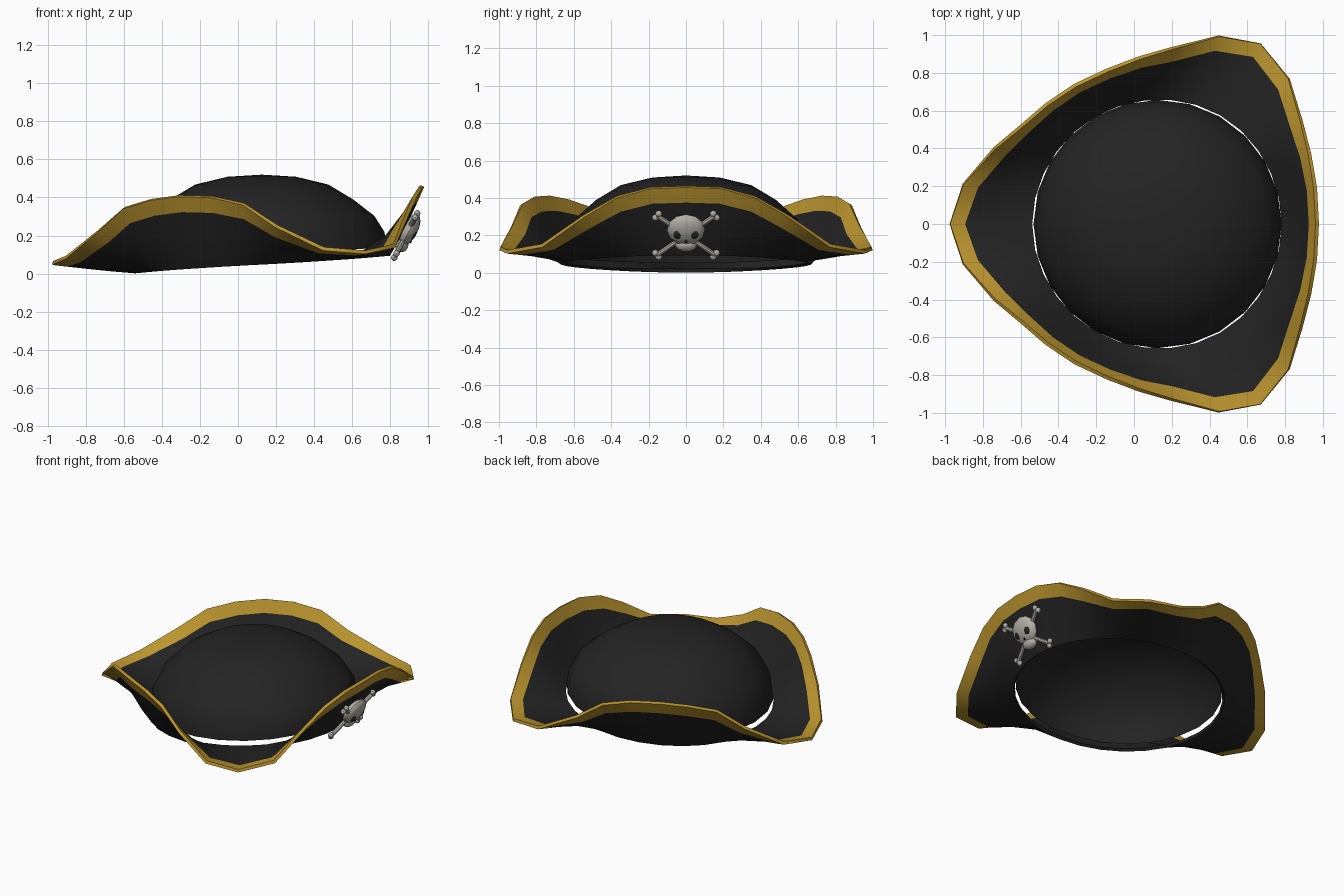
import bpy, bmesh, math
from mathutils import Vector, Matrix

if "Cube" in bpy.data.objects:
    bpy.data.objects.remove(bpy.data.objects["Cube"])


def material(name, rgb):
    m = bpy.data.materials.new(name)
    m.diffuse_color = (*rgb, 1)
    m.use_nodes = True
    m.node_tree.nodes["Principled BSDF"].inputs["Base Color"].default_value = m.diffuse_color
    return m


BLACK = material("black_felt", (0.017, 0.017, 0.017))
GOLD = material("gold_trim", (0.50, 0.30, 0.028))
BONE = material("bone_grey", (0.45, 0.43, 0.38))
CX, R = 0.125, 0.665          # crown centre and radius


def tilt(x):
    """Height of the slightly tilted head opening."""
    return 0.011 + 0.066 * (x - CX + R)


def finish(name, bm, mats, angle=40):
    me = bpy.data.meshes.new(name)
    bmesh.ops.recalc_face_normals(bm, faces=bm.faces)
    bm.to_mesh(me)
    bm.free()
    for m in mats:
        me.materials.append(m)
    ob = bpy.data.objects.new(name, me)
    bpy.context.collection.objects.link(ob)
    smooth(ob, angle)
    return ob


def smooth(ob, angle):
    for p in ob.data.polygons:
        p.use_smooth = True
    ob.data.set_sharp_from_angle(angle=math.radians(angle))


def bridge(bm, rings):
    """Quads between successive closed rings; returns faces per band."""
    bands = []
    for a, b in zip(rings, rings[1:]):
        n = len(a)
        bands.append([bm.faces.new((a[i], a[(i + 1) % n], b[(i + 1) % n], b[i]))
                      for i in range(n)])
    return bands


# Brim: half outline (x, y, z) every 12 degrees, mirrored in y
half = [(.97, 0, .46), (.96, .19, .453), (.93, .37, .405), (.885, .55, .30),
        (.82, .77, .145), (.67, .955, .112), (.45, .995, .13), (.20, .93, .25),
        (.03, .88, .365), (-.14, .815, .403), (-.31, .735, .408), (-.46, .635, .388),
        (-.60, .515, .345), (-.74, .40, .22), (-.905, .21, .085), (-.975, 0, .055)]
outline = half + [(x, -y, z) for x, y, z in half[-2:0:-1]]
bm = bmesh.new()
rings = [[] for _ in range(5)]
for i, p in enumerate(outline):
    a = math.radians(12 * i)
    outer = Vector(p)
    inner = Vector((CX + R * math.cos(a), R * math.sin(a), 0))
    inner.z = tilt(inner.x)
    edge = 1 - 0.08 / (outer - inner).length
    for ring, t in zip(rings, (0, edge * 0.35, edge * 0.7, edge, 1)):
        q = inner.lerp(outer, t)
        q.z = inner.z + (outer.z - inner.z) * t ** 1.15
        ring.append(bm.verts.new(q))
for f in bridge(bm, rings)[-1]:      # outermost band is the gold trim
    f.material_index = 1
brim = finish("brim", bm, [BLACK, GOLD])
mod = brim.modifiers.new("thickness", 'SOLIDIFY')
mod.thickness, mod.offset = 0.02, 0
bpy.context.view_layer.objects.active = brim
bpy.ops.object.modifier_apply(modifier=mod.name)
smooth(brim, 40)

# Crown: shallow dome floating just above the opening
profile = [(.657, .095), (.645, .19), (.592, .29), (.48, .39), (.35, .468), (.18, .509)]
bm = bmesh.new()
rings = []
for r, z in profile:
    k = max(0, (0.39 - z) / 0.295) * 0.066
    ring = []
    for i in range(24):
        a = math.tau * i / 24
        ring.append(bm.verts.new((CX + r * math.cos(a), r * math.sin(a),
                                  z + k * r * math.cos(a))))
    rings.append(ring)
bridge(bm, rings)
top = bm.verts.new((CX, 0, 0.52))
for i in range(24):
    bm.faces.new((rings[-1][i], rings[-1][(i + 1) % 24], top))
finish("crown", bm, [BLACK], 60)

# Emblem frame: local x = sideways, y = up the flap, z = outward
up = Vector((0.46, 0, 0.89)).normalized()
out = Vector((0.89, 0, -0.46)).normalized()
side = Vector((0, 1, 0))
FRAME = Matrix.Translation((0.882, 0, 0.2)) @ Matrix((side, up, out)).transposed().to_4x4()


def ball(bm, c, s, u=12, v=8):
    bmesh.ops.create_uvsphere(bm, u_segments=u, v_segments=v, radius=1,
                              matrix=FRAME @ Matrix.Translation(c) @ Matrix.Diagonal((*s, 1)))


# Skull: cranium and jaw
bm = bmesh.new()
ball(bm, (0, .036, .005), (.102, .092, .042))
ball(bm, (0, -.055, .005), (.06, .038, .034))
finish("skull", bm, [BONE])

# Eye sockets and nose
bm = bmesh.new()
for s in (-1, 1):
    ball(bm, (s * .043, .022, .036), (.026, .027, .011), 8, 6)
ball(bm, (0, -.016, .036), (.009, .012, .008), 6, 4)
finish("eye_sockets", bm, [BLACK])

# Crossed bones with two knobs at each end
bm = bmesh.new()
for s in (-1, 1):
    d = Vector((s * .155, .118, 0))
    rot = d.to_track_quat('Z', 'Y').to_matrix().to_4x4()
    bmesh.ops.create_cone(bm, cap_ends=True, segments=8, radius1=.014, radius2=.014,
                          depth=2 * d.length, matrix=FRAME @ rot)
    n = Vector((-d.y, d.x, 0)).normalized() * .015
    for e in (-1, 1):
        for k in (-1, 1):
            ball(bm, d * e + n * k, (.019, .019, .017), 8, 6)
finish("crossed_bones", bm, [BONE])
